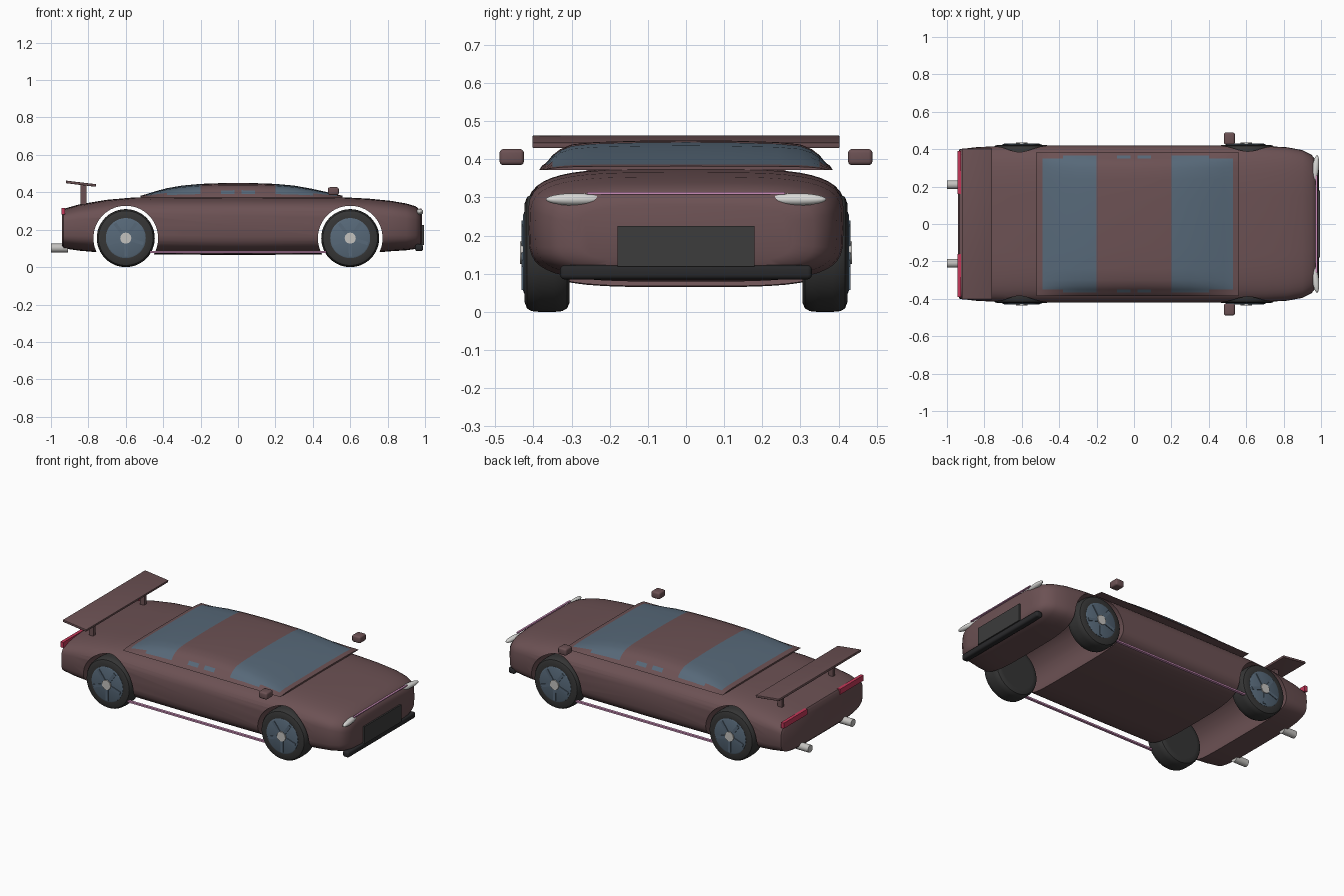
import bpy, bmesh, math
from mathutils import Matrix

if "Cube" in bpy.data.objects:
    bpy.data.objects.remove(bpy.data.objects["Cube"])


def material(name, rgb):
    m = bpy.data.materials.new(name)
    m.diffuse_color = (*rgb, 1)
    m.use_nodes = True
    m.node_tree.nodes["Principled BSDF"].inputs["Base Color"].default_value = m.diffuse_color
    return m


PAINT = material("maroon paint", (0.15, 0.083, 0.088))
GLASS = material("blue grey", (0.095, 0.14, 0.19))
RUBBER = material("dark rubber", (0.036, 0.036, 0.036))
TRIM = material("black trim", (0.022, 0.022, 0.024))
GRILLE = material("grille grey", (0.045, 0.045, 0.045))
CHROME = material("light metal", (0.55, 0.54, 0.52))
LAMP = material("white lamp", (0.7, 0.7, 0.68))
RED = material("red lamp", (0.55, 0.04, 0.1))
PINK = material("pink accent", (0.6, 0.27, 0.48))


def finish(bm, name, mats, angle=35):
    bmesh.ops.recalc_face_normals(bm, faces=bm.faces)
    me = bpy.data.meshes.new(name)
    bm.to_mesh(me)
    bm.free()
    for m in mats:
        me.materials.append(m)
    for p in me.polygons:
        p.use_smooth = True
    me.set_sharp_from_angle(angle=math.radians(angle))
    ob = bpy.data.objects.new(name, me)
    bpy.context.collection.objects.link(ob)
    return ob


def box(name, loc, size, mat, bevel=0, tilt=0):
    bm = bmesh.new()
    bmesh.ops.create_cube(bm, size=1)
    bmesh.ops.scale(bm, vec=size, verts=bm.verts)
    if bevel:
        bmesh.ops.bevel(bm, geom=bm.edges[:], offset=bevel, segments=3, profile=0.5, affect='EDGES')
    bmesh.ops.transform(bm, matrix=Matrix.Translation(loc) @ Matrix.Rotation(tilt, 4, 'Y'), verts=bm.verts)
    return finish(bm, name, [mat])


def cylinder(name, loc, r, depth, axis, mat, sides=32):
    bm = bmesh.new()
    bmesh.ops.create_cone(bm, cap_ends=True, segments=sides, radius1=r, radius2=r, depth=depth)
    rot = Matrix.Rotation(math.pi / 2, 4, axis)
    bmesh.ops.transform(bm, matrix=Matrix.Translation(loc) @ rot, verts=bm.verts)
    return finish(bm, name, [mat])


def loft(bm, rings):
    """Skin closed rings of points and cap both ends."""
    vr = [[bm.verts.new(p) for p in r] for r in rings]
    n = len(vr[0])
    for a, b in zip(vr, vr[1:]):
        for i in range(n):
            bm.faces.new((a[i], a[(i + 1) % n], b[(i + 1) % n], b[i]))
    bm.faces.new(vr[0])
    bm.faces.new(vr[-1])


# Body shell: superellipse sections (x, half width, bottom, top)
stations = [(-.94, .385, .11, .30), (-.932, .40, .10, .312), (-.85, .41, .088, .335),
            (-.7, .418, .075, .36), (-.55, .42, .068, .373), (0, .42, .065, .376),
            (.55, .42, .068, .374), (.7, .417, .075, .366), (.82, .41, .085, .354),
            (.9, .395, .09, .34), (.95, .37, .097, .325), (.975, .335, .11, .305),
            (.985, .28, .13, .28)]


def section(x, w, zb, zt, n=48):
    pts = []
    for i in range(n):
        a = 2 * math.pi * i / n
        c, s = math.cos(a), math.sin(a)
        pts.append((x, w * math.copysign(abs(c) ** .5, c),
                    (zb + zt) / 2 + (zt - zb) / 2 * math.copysign(abs(s) ** .5, s)))
    return pts


bm = bmesh.new()
loft(bm, [section(*s) for s in stations])
body = finish(bm, "body", [PAINT])

# Wheel arches cut right through the body
for x in (-.6, .6):
    cutter = cylinder("arch_cutter", (x, 0, .155), .173, 1.2, 'X', PAINT, 64)
    cutter.hide_render = True
    mod = body.modifiers.new("arch", 'BOOLEAN')
    mod.operation = 'DIFFERENCE'
    mod.solver = 'EXACT'
    mod.object = cutter
    bpy.context.view_layer.objects.active = body
    bpy.ops.object.modifier_apply(modifier=mod.name)
    bpy.data.objects.remove(cutter)
body.data.set_sharp_from_angle(angle=math.radians(35))

# Cabin: curved roof on a flat flange, windows coloured by position
profile = [(-.52, .01), (-.49, .018), (-.44, .034), (-.38, .05), (-.3, .064), (-.2, .073),
           (-.09, .077), (-.02, .078), (.02, .078), (.09, .077), (.2, .073), (.3, .064),
           (.4, .046), (.48, .028), (.53, .015), (.56, .01)]
half = [(.385, 0), (.378, .14), (.366, .25), (.35, .5), (.33, .7), (.3, .86), (.24, .94), (.12, .985)]
bm = bmesh.new()
loft(bm, [[(x, y, .372 + h * t) for y, t in half] + [(x, 0, .372 + h)] +
          [(x, -y, .372 + h * t) for y, t in reversed(half)] for x, h in profile])
for f in bm.faces:
    c = f.calc_center_median()
    screen = .2 < abs(c.x) and -.49 < c.x < .53 and (abs(c.y) < .345 or (c.z > .388 and abs(c.y) < .37))
    side = .02 < abs(c.x) < .09 and .35 < abs(c.y) < .37
    f.material_index = int((screen or side) and len(f.verts) == 4 and c.z > .374)
finish(bm, "cabin", [PAINT, GLASS])


# Wheels
def lathe(name, x, s, prof, mat, n=48):
    bm = bmesh.new()
    rings = [[(x + r * math.cos(2 * math.pi * i / n), s * y, .155 + r * math.sin(2 * math.pi * i / n))
              for i in range(n)] for r, y in prof]
    loft(bm, rings)
    return finish(bm, name, [mat])


for x in (-.6, .6):
    for s in (-1, 1):
        lathe("tyre", x, s, [(.115, .305), (.13, .305), (.146, .312), (.153, .325), (.155, .345),
                             (.155, .385), (.153, .405), (.146, .417), (.13, .423), (.108, .423)], RUBBER)
        lathe("rim", x, s, [(.107, .41), (.107, .424), (.1, .427)], GLASS)
        cylinder("hub", (x, s * .425, .155), .03, .02, 'X', CHROME, 12)
        for k in range(5):
            bm = bmesh.new()
            bmesh.ops.create_cube(bm, size=1)
            bmesh.ops.scale(bm, vec=(.075, .008, .018), verts=bm.verts)
            bmesh.ops.translate(bm, vec=(.06, 0, 0), verts=bm.verts)
            bmesh.ops.transform(bm, matrix=Matrix.Translation((x, s * .427, .155)) @
                                Matrix.Rotation(2 * math.pi * k / 5 + .3, 4, 'Y'), verts=bm.verts)
            finish(bm, "spoke", [GLASS])

# Mirrored details
for s in (-1, 1):
    box("mirror", (.51, s * .457, .406), (.058, .064, .042), PAINT, .01)
    box("side_strip", (0, s * .405, .08), (.94, .016, .01), PINK)
    box("tail_light", (-.935, s * .275, .298), (.02, .23, .034), RED)
    box("wing_support", (-.825, s * .25, .39), (.032, .022, .11), PAINT)
    cylinder("exhaust", (-.955, s * .21, .102), .023, .09, 'Y', CHROME, 24)
    bm = bmesh.new()
    bmesh.ops.create_uvsphere(bm, u_segments=24, v_segments=16, radius=1)
    bmesh.ops.transform(bm, matrix=Matrix.Translation((.97, s * .292, .295)) @
                        Matrix.Rotation(-s * .12, 4, 'Z') @ Matrix.Diagonal((.018, .076, .016, 1)), verts=bm.verts)
    finish(bm, "headlight", [LAMP])

# Wing, grille, bumper and light bar
box("rear_wing", (-.84, 0, .446), (.162, .806, .014), PAINT, .003, .12)
box("grille", (.985, 0, .172), (.018, .36, .107), GRILLE)
box("front_bumper", (.968, 0, .104), (.042, .66, .037), TRIM, .011)
box("light_bar", (.976, 0, .311), (.012, .52, .006), PINK)
